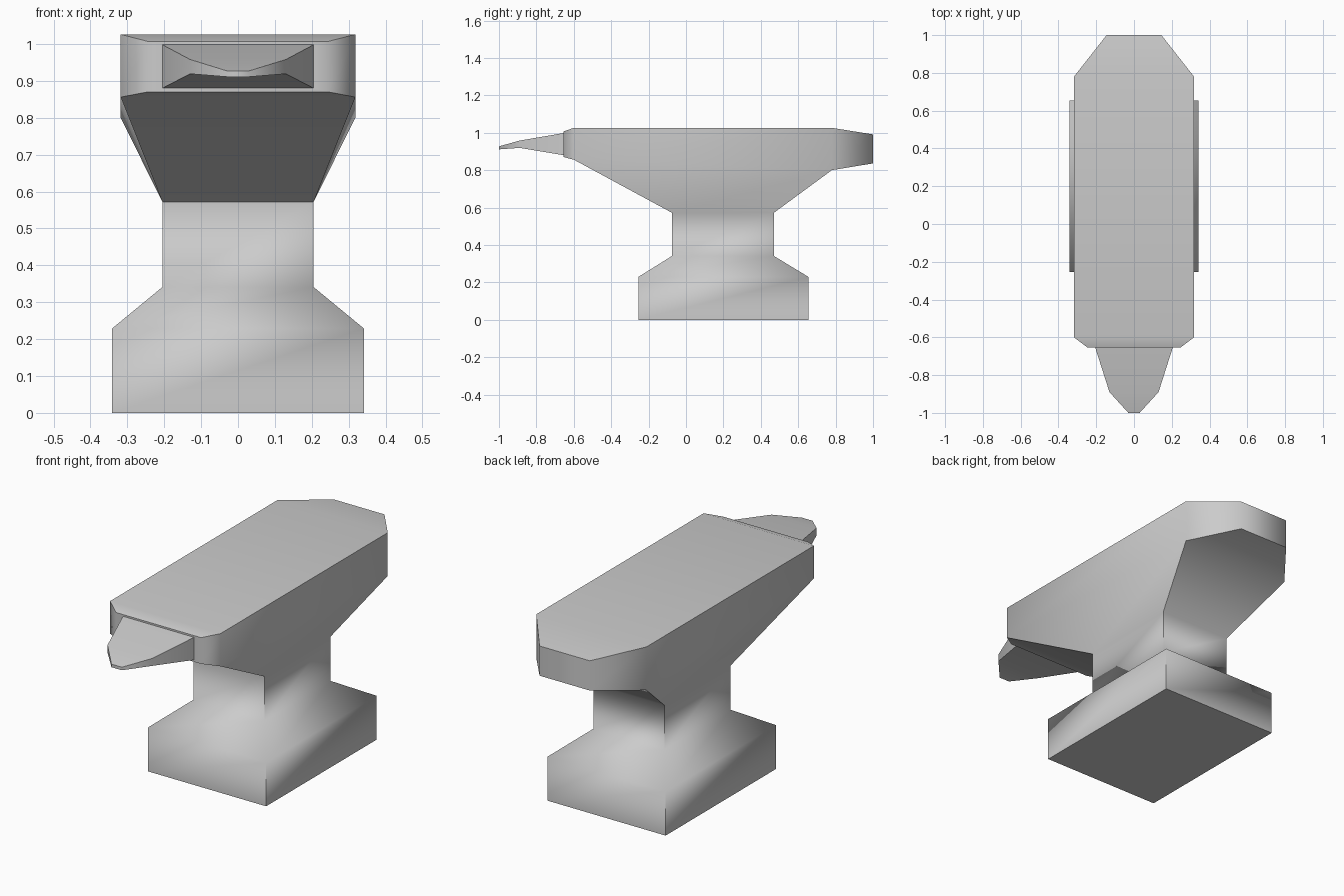
import bpy, bmesh, math

if "Cube" in bpy.data.objects:
    bpy.data.objects.remove(bpy.data.objects["Cube"])

bm = bmesh.new()


def section(hx, y, z0, z1):
    """Upright rectangle across the anvil: bottom pair first, then top pair."""
    return [bm.verts.new(p) for p in
            ((-hx, y, z0), (hx, y, z0), (hx, y, z1), (-hx, y, z1))]


def level(hx, y0, y1, z):
    """Flat rectangle at height z."""
    return [bm.verts.new(p) for p in
            ((-hx, y0, z), (hx, y0, z), (hx, y1, z), (-hx, y1, z))]


def loft(a, b, skip=()):
    """Join two four-sided rings with quads."""
    for i in range(4):
        if i not in skip:
            j = (i + 1) % 4
            bm.faces.new((a[i], a[j], b[j], b[i]))


# Horn and head, lofted from the horn tip to the heel
head = [section(*s) for s in (
    (0.03, -1.00, 0.911, 0.927),
    (0.13, -0.89, 0.919, 0.958),
    (0.205, -0.655, 0.88, 0.998),
    (0.245, -0.655, 0.87, 1.007),
    (0.318, -0.60, 0.856, 1.026),
    (0.318, 0.78, 0.80, 1.026),
    (0.145, 1.00, 0.836, 0.991))]
for n in range(6):
    loft(head[n], head[n + 1], skip=(0,) if n == 4 else ())  # open under the body
bm.faces.new(head[0])
bm.faces.new(head[-1])

# Foot and waist, flaring up into the opening under the head
stand = [level(*s) for s in (
    (0.341, -0.255, 0.655, 0.0),
    (0.341, -0.255, 0.655, 0.229),
    (0.205, -0.075, 0.47, 0.341),
    (0.205, -0.075, 0.47, 0.572))]
stand.append([head[4][0], head[4][1], head[5][1], head[5][0]])
for a, b in zip(stand, stand[1:]):
    loft(a, b)
bm.faces.new(stand[0])

bmesh.ops.recalc_face_normals(bm, faces=bm.faces)
mesh = bpy.data.meshes.new("anvil")
bm.to_mesh(mesh)
bm.free()
anvil = bpy.data.objects.new("anvil", mesh)
bpy.context.collection.objects.link(anvil)

# Soft shading across the tapers, crisp at the main corners
bpy.context.view_layer.objects.active = anvil
anvil.select_set(True)
bpy.ops.object.shade_smooth_by_angle(angle=math.radians(60))
